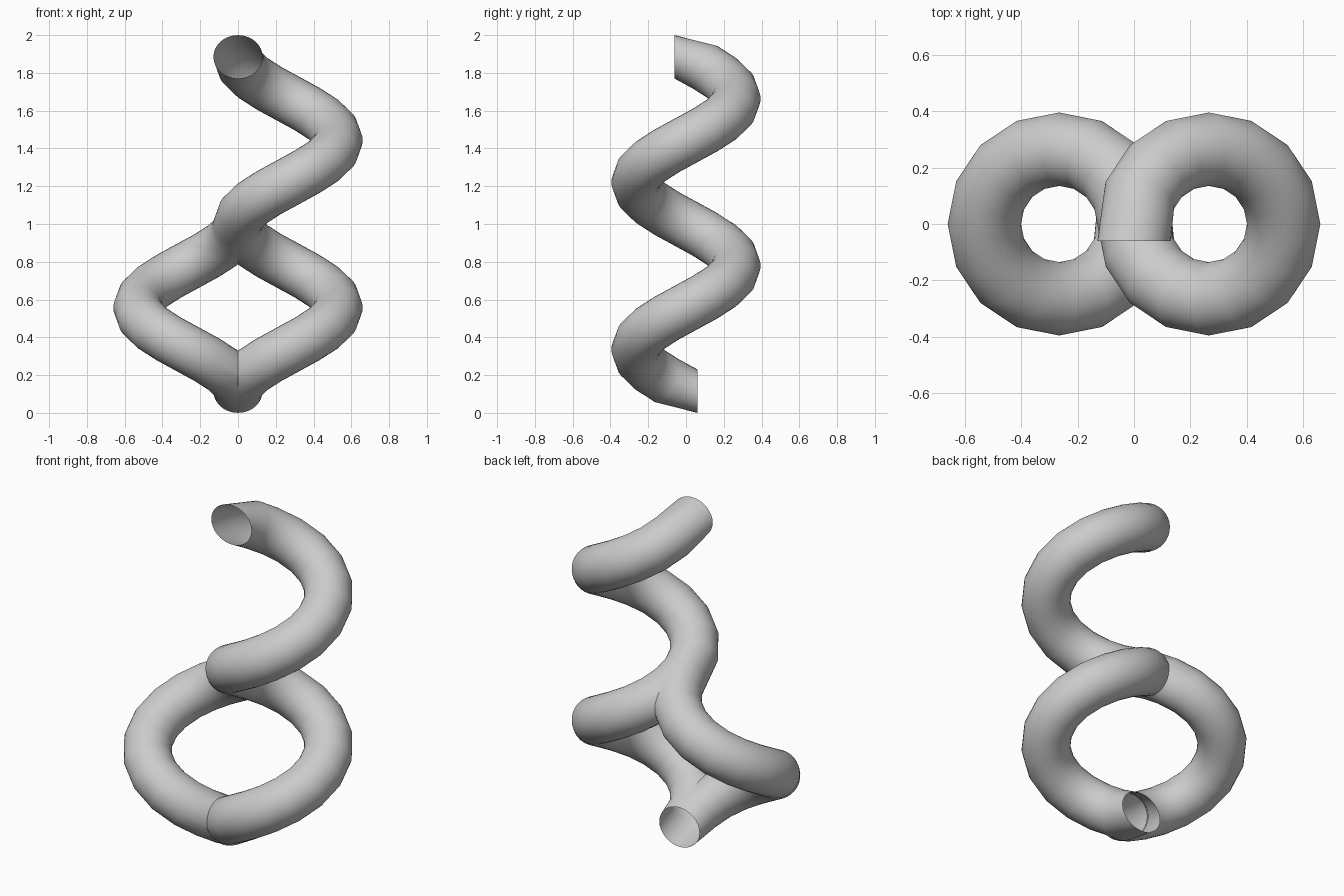
import bpy, bmesh, math
from mathutils import Vector

if "Cube" in bpy.data.objects:
    bpy.data.objects.remove(bpy.data.objects["Cube"])

R, r = 0.265, 0.13          # coil radius, tube radius
STEPS, SIDES = 16, 32       # rings per turn, sides of the tube
PITCH, Z0 = 0.885, 0.115    # rise per turn, height of the first ring centre
LAST = 2 * STEPS

bm = bmesh.new()


def ring(i):
    """Circle of verts square to the helix; the two end rings are flattened to face y."""
    a = math.pi + 2 * math.pi * i / STEPS
    n = Vector((math.cos(a), math.sin(a), 0))
    t = Vector((-R * math.sin(a), R * math.cos(a), PITCH / (2 * math.pi))).normalized()
    b = n.cross(t)
    c = Vector((R, 0, Z0 + PITCH * i / STEPS)) + n * R
    verts = []
    for k in range(SIDES):
        f = 2 * math.pi * k / SIDES
        p = c + n * r * math.cos(f) + b * r * math.sin(f)
        if i in (0, LAST):
            p.y = 0.061 if i == 0 else -0.061
        verts.append(bm.verts.new(p))
    return verts


def tube(first, last):
    """Open tube through the rings first..last."""
    rings = [ring(i) for i in range(first, last + 1)]
    for lo, hi in zip(rings, rings[1:]):
        for k in range(SIDES):
            j = (k + 1) % SIDES
            bm.faces.new((lo[k], lo[j], hi[j], hi[k]))


# lower turn: cut at the middle plane and mirrored to the left
tube(0, STEPS)
bmesh.ops.bisect_plane(bm, geom=bm.verts[:] + bm.edges[:] + bm.faces[:], dist=1e-5,
                       plane_co=(0, 0, 0), plane_no=(1, 0, 0), clear_inner=True)
dup = bmesh.ops.duplicate(bm, geom=bm.verts[:] + bm.edges[:] + bm.faces[:])["geom"]
for v in dup:
    if isinstance(v, bmesh.types.BMVert):
        v.co.x = -v.co.x
bmesh.ops.reverse_faces(bm, faces=[f for f in dup if isinstance(f, bmesh.types.BMFace)])

# upper turn: carries on from the right-hand coil
tube(STEPS, LAST)
bmesh.ops.remove_doubles(bm, verts=bm.verts[:], dist=1e-4)
bmesh.ops.recalc_face_normals(bm, faces=bm.faces[:])

mesh = bpy.data.meshes.new("coiled_tube")
bm.to_mesh(mesh)
bm.free()
obj = bpy.data.objects.new("coiled_tube", mesh)
bpy.context.collection.objects.link(obj)
bpy.context.view_layer.objects.active = obj
obj.select_set(True)
bpy.ops.object.shade_smooth_by_angle(angle=math.radians(35))
